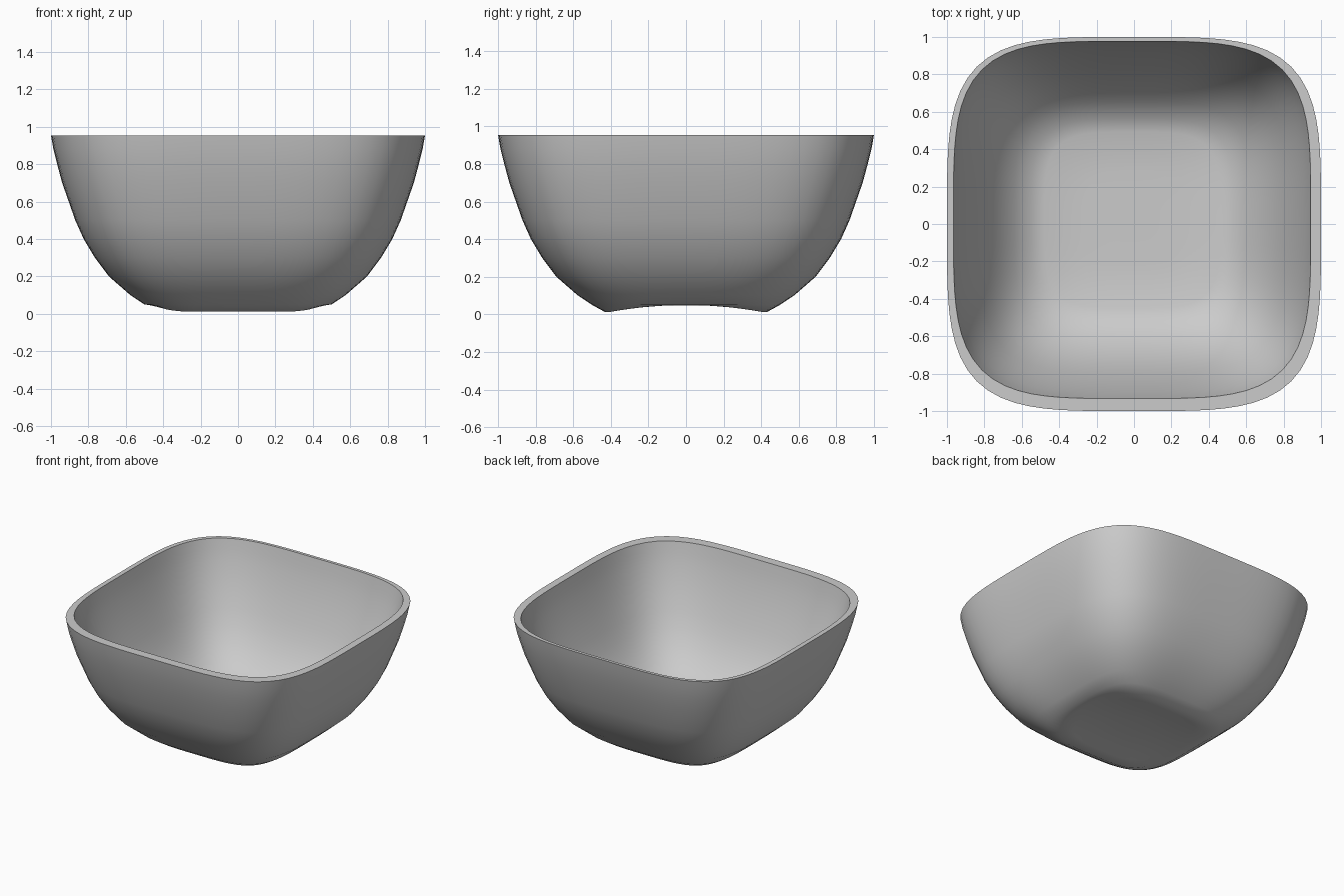
import bpy, bmesh, math

if "Cube" in bpy.data.objects:
    bpy.data.objects.remove(bpy.data.objects["Cube"])

SEGMENTS = 96
SQUARENESS = 4.0  # superellipse exponent of the rounded-square section

# Half-width and height, from the outer foot up to the rim, then down inside
OUTER = [(0.12, 0.0), (0.25, 0.0), (0.35, 0.0), (0.43, 0.012), (0.50, 0.05),
         (0.575, 0.10), (0.69, 0.20), (0.765, 0.30), (0.825, 0.40),
         (0.87, 0.50), (0.905, 0.60), (0.94, 0.70), (0.967, 0.80),
         (0.987, 0.88), (1.0, 0.955)]
INNER = [(0.955, 0.955), (0.94, 0.88), (0.92, 0.80), (0.89, 0.70),
         (0.855, 0.60), (0.815, 0.50), (0.77, 0.40), (0.71, 0.30),
         (0.63, 0.20), (0.54, 0.13), (0.47, 0.108), (0.25, 0.10), (0.1, 0.10)]


def rounded_square(half):
    """Points of a rounded square with the given half-width."""
    points = []
    for i in range(SEGMENTS):
        a = 2 * math.pi * i / SEGMENTS
        c, s = math.cos(a), math.sin(a)
        r = half / (abs(c) ** SQUARENESS + abs(s) ** SQUARENESS) ** (1 / SQUARENESS)
        points.append((r * c, r * s))
    return points


def arch(y):
    """Underside rises in the middle and leaves feet at front and back."""
    return max(0.0, 0.05 - 0.04 * (y / 0.42) ** 2)


bm = bmesh.new()
rings = []

# Outer wall and arched underside
for half, z in OUTER:
    rings.append([bm.verts.new((x, y, max(z, arch(y))))
                  for x, y in rounded_square(half)])

# Inner wall and floor, set slightly off centre
for half, z in INNER:
    rings.append([bm.verts.new((x - 0.01, y + 0.022, z))
                  for x, y in rounded_square(half)])

# Skin neighbouring rings and close both ends
for low, high in zip(rings, rings[1:]):
    for i in range(SEGMENTS):
        j = (i + 1) % SEGMENTS
        bm.faces.new((low[i], low[j], high[j], high[i]))
bm.faces.new(rings[0][::-1])
bm.faces.new(rings[-1])
bmesh.ops.recalc_face_normals(bm, faces=bm.faces)

mesh = bpy.data.meshes.new("square_bowl")
bm.to_mesh(mesh)
bm.free()
bowl = bpy.data.objects.new("square_bowl", mesh)
bpy.context.collection.objects.link(bowl)

# Smooth walls with a crisp rim
bpy.context.view_layer.objects.active = bowl
bowl.select_set(True)
bpy.ops.object.shade_smooth_by_angle(angle=math.radians(40))
